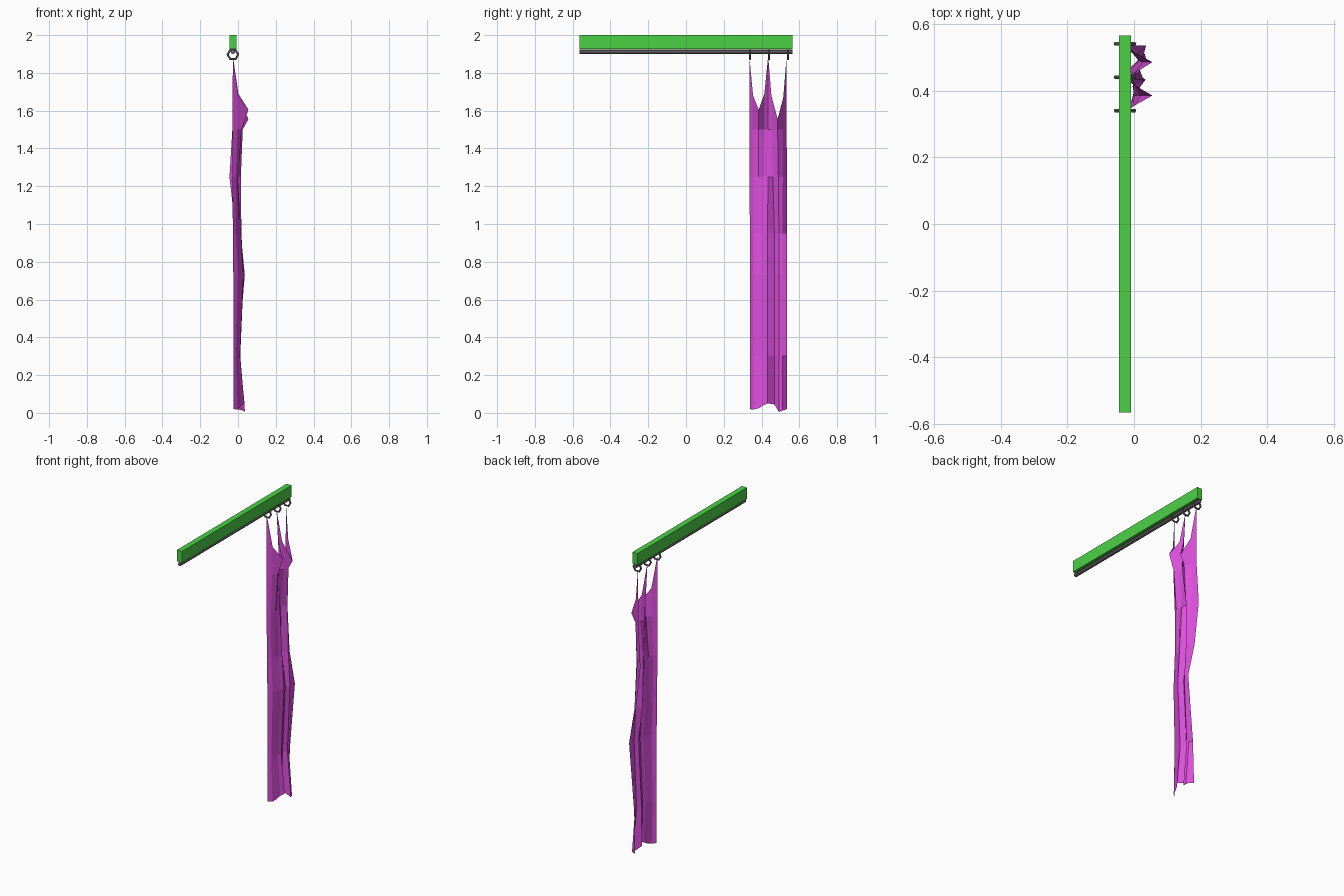
import bpy, bmesh, math
from mathutils import Vector

cube = bpy.data.objects.get("Cube")
if cube:
    bpy.data.objects.remove(cube, do_unlink=True)


def material(name, rgb):
    m = bpy.data.materials.new(name)
    m.use_nodes = True
    m.diffuse_color = (*rgb, 1)
    m.node_tree.nodes["Principled BSDF"].inputs["Base Color"].default_value = (*rgb, 1)
    return m


GREEN = material("green paint", (0.07, 0.64, 0.06))
GREY = material("grey metal", (0.16, 0.16, 0.16))
MAGENTA = material("magenta cloth", (0.72, 0.08, 0.72))


def make(name, bm, mat):
    mesh = bpy.data.meshes.new(name)
    bm.to_mesh(mesh)
    bm.free()
    mesh.materials.append(mat)
    ob = bpy.data.objects.new(name, mesh)
    bpy.context.collection.objects.link(ob)
    return ob


def skin(bm, rows, wrap_u=False, wrap_v=False):
    """Join a grid of vertices with quads, optionally closing either direction."""
    nu, nv = len(rows), len(rows[0])
    for i in range(nu if wrap_u else nu - 1):
        for j in range(nv if wrap_v else nv - 1):
            a, b = rows[i], rows[(i + 1) % nu]
            k = (j + 1) % nv
            bm.faces.new((a[j], b[j], b[k], a[k]))


AXIS_X = -0.027
LENGTH = 1.13

# Beam
bm = bmesh.new()
bmesh.ops.create_cube(bm, size=1)
bmesh.ops.scale(bm, vec=(0.037, LENGTH, 0.074), verts=bm.verts)
make("beam", bm, GREEN).location = (AXIS_X, 0, 1.963)

# Rod under the beam
bm = bmesh.new()
bmesh.ops.create_cone(bm, cap_ends=True, segments=8, radius1=0.012, radius2=0.012, depth=LENGTH)
rod = make("curtain_rod", bm, GREY)
rod.location = (AXIS_X, 0, 1.911)
rod.rotation_euler = (math.pi / 2, 0, 0)

# Hexagonal rings around the rod
for n, y in enumerate((0.34, 0.44, 0.54)):
    bm = bmesh.new()
    loops = []
    for i in range(6):
        a = math.tau * i / 6
        loop = []
        for j in range(6):
            b = math.tau * j / 6
            r = 0.028 + 0.006 * math.cos(b)
            loop.append(bm.verts.new((r * math.cos(a), 0.006 * math.sin(b), r * math.sin(a))))
        loops.append(loop)
    skin(bm, loops, True, True)
    bmesh.ops.recalc_face_normals(bm, faces=bm.faces)
    make(f"curtain_ring_{n + 1}", bm, GREY).location = (AXIS_X, y, 1.897)

# Curtain: scalloped top edge, pleated body, uneven hem
top_y = (0.335, 0.355, 0.385, 0.415, 0.435, 0.452, 0.485, 0.515, 0.533)
low_y = (0.338, 0.358, 0.385, 0.41, 0.432, 0.468, 0.492, 0.51, 0.535)
top_z = (1.89, 1.68, 1.605, 1.69, 1.89, 1.68, 1.555, 1.67, 1.89)
hem_z = (0.02, 0.018, 0.025, 0.04, 0.05, 0.045, 0.005, 0.012, 0.02)
top_x = (0, 0.35, 1, 0.35, 0, 0.35, 1, 0.35, 0)
upper = (0, 0.5, 0.9, 0.6, 0.45, 0.8, 1, 0.4, 0)
lower = (0, 0.35, 0.5, 0.65, 0.95, 0.1, 1, 0.9, 0)
# height, left edge x, crest x, right edge x, share of lower pleats
bands = ((1.5, -0.03, 0.025, -0.03, 0), (1.25, -0.03, 0.015, -0.045, 0.5),
         (0.95, -0.027, 0.018, -0.012, 1), (0.73, -0.025, 0.03, 0.036, 1),
         (0.3, -0.025, 0.012, 0, 1), (0, -0.025, 0.037, -0.008, 1))
bm = bmesh.new()
rows = [[bm.verts.new((AXIS_X + 0.082 * top_x[c], top_y[c], top_z[c])) for c in range(9)]]
for z, left, crest, right, mix in bands:
    row = []
    for c in range(9):
        base = left + (right - left) * c / 8
        w = upper[c] + (lower[c] - upper[c]) * mix
        y = top_y[c] + (low_y[c] - top_y[c]) * mix
        row.append(bm.verts.new((base + w * (crest - base), y, z or hem_z[c])))
    rows.append(row)
skin(bm, rows)
make("curtain", bm, MAGENTA)
